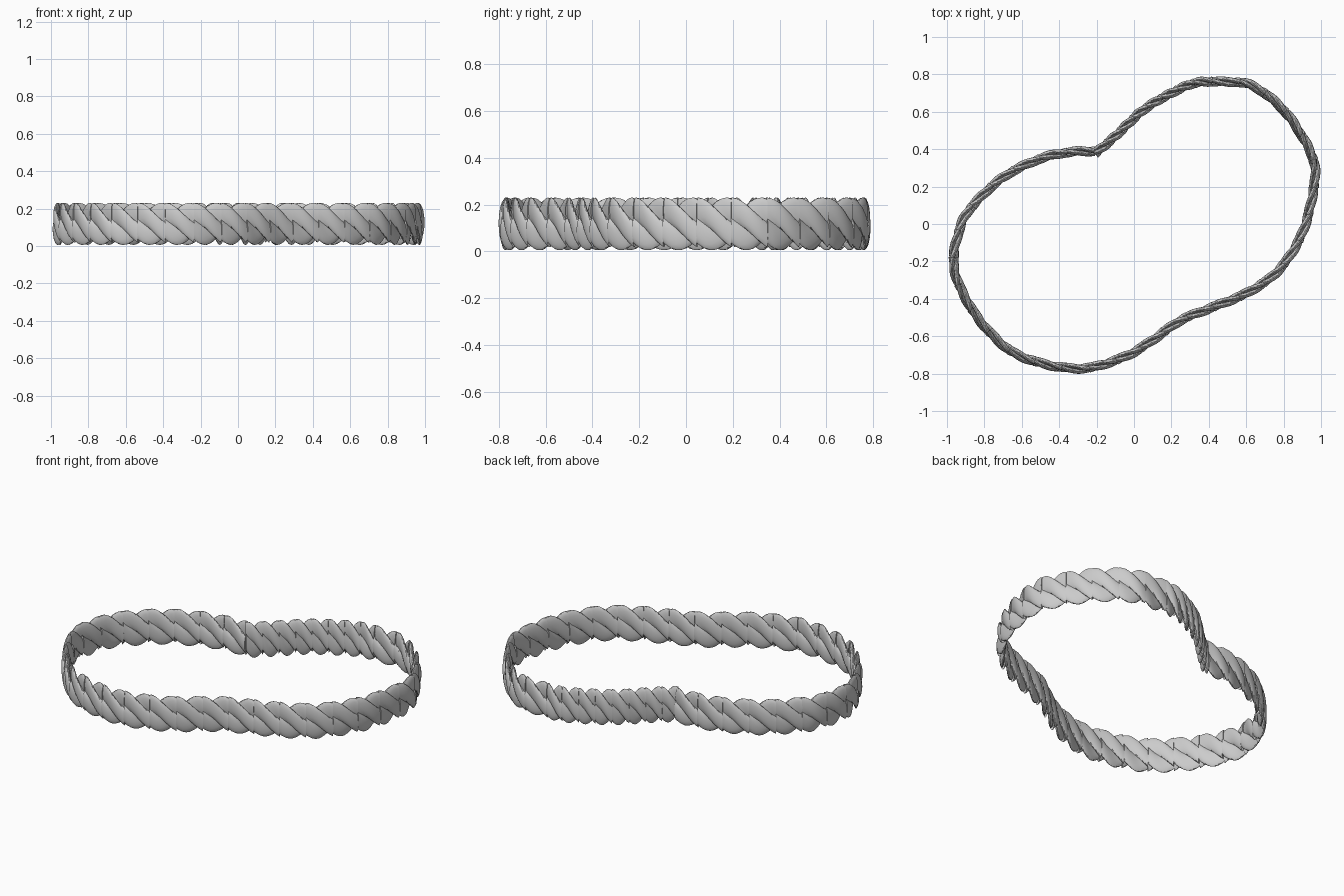
import bpy, bmesh, math
from mathutils import Vector

if "Cube" in bpy.data.objects:
    bpy.data.objects.remove(bpy.data.objects["Cube"])

# Plan path, counter-clockwise, starting at the kink at the back
PATH = [(-0.21, 0.39), (-0.34, 0.385), (-0.50, 0.35), (-0.70, 0.25), (-0.87, 0.09),
        (-0.93, -0.02), (-0.965, -0.18), (-0.945, -0.30), (-0.87, -0.45), (-0.77, -0.58),
        (-0.64, -0.69), (-0.45, -0.755), (-0.25, -0.77), (-0.04, -0.705), (0.10, -0.62),
        (0.25, -0.515), (0.42, -0.445), (0.61, -0.365), (0.77, -0.25), (0.89, -0.07),
        (0.95, 0.13), (0.965, 0.32), (0.88, 0.50), (0.77, 0.64), (0.62, 0.745),
        (0.48, 0.76), (0.33, 0.755), (0.20, 0.70), (0.05, 0.61), (-0.10, 0.47), (-0.21, 0.375)]
LOBES, PER_LOBE, RINGS = 3, 10, 8
D, R = 0.059, 0.054          # strand offset and strand radius
FLAT, ZC = 0.25, 0.118       # thickness factor, centre height


def smooth_path(pts, n=16):
    p = [Vector(q) for q in pts]
    p = [2 * p[0] - p[1]] + p + [2 * p[-1] - p[-2]]
    out = []
    for i in range(1, len(p) - 2):
        a, b, c, d = p[i - 1:i + 3]
        for k in range(n):
            t = k / n
            out.append(0.5 * (2 * b + (c - a) * t + (2 * a - 5 * b + 4 * c - d) * t * t
                              + (3 * b - a - 3 * c + d) * t ** 3))
    return out + [p[-2]]


line = smooth_path(PATH)
dist = [0.0]
for a, b in zip(line, line[1:]):
    dist.append(dist[-1] + (b - a).length)
total = dist[-1]


def at(s):
    s = min(max(s, 0.0), total)
    i = next((k for k in range(len(dist) - 1) if dist[k + 1] >= s), len(dist) - 2)
    f = (s - dist[i]) / (dist[i + 1] - dist[i])
    return line[i].lerp(line[i + 1], f)


def frame(s):
    t = (at(s + 0.02) - at(s - 0.02)).normalized()
    return at(s), Vector((t.y, -t.x))


# Three-lobed rope section in polar form
section = []
for i in range(LOBES * PER_LOBE):
    al = -math.pi / 3 + (i % PER_LOBE) / PER_LOBE * 2 * math.pi / 3
    r = D * math.cos(al) + math.sqrt(R * R - (D * math.sin(al)) ** 2)
    section.append((r, al + (i // PER_LOBE) * 2 * math.pi / 3))

# Segment joints: tighter along the last stretch before the kink
joints = [0.0]
while joints[-1] < total - 0.04:
    joints.append(joints[-1] + (0.15 if joints[-1] < total - 0.75 else 0.095))
joints = [j * total / joints[-1] for j in joints]

bm = bmesh.new()
overshoot = math.radians(22)
n = len(section)
for s0, s1 in zip(joints, joints[1:]):
    rings = []
    for k in range(RINGS + 1):
        f = k / RINGS
        c, nor = frame(s0 + (s1 - s0) * f)
        twist = math.pi / 2 - f * (2 * math.pi / 3 + overshoot)
        ring = []
        for r, a in section:
            w = r * math.cos(a + twist) * FLAT
            ring.append(bm.verts.new((c.x + nor.x * w, c.y + nor.y * w,
                                      ZC + r * math.sin(a + twist))))
        rings.append(ring)
    for u, v in zip(rings, rings[1:]):
        for i in range(n):
            j = (i + 1) % n
            bm.faces.new((u[i], u[j], v[j], v[i]))
    bm.faces.new(rings[0][::-1])
    bm.faces.new(rings[-1])
bmesh.ops.recalc_face_normals(bm, faces=bm.faces)

# Twisted rope band object
mesh = bpy.data.meshes.new("twisted_rope_loop")
bm.to_mesh(mesh)
bm.free()
rope = bpy.data.objects.new("twisted_rope_loop", mesh)
bpy.context.collection.objects.link(rope)
bpy.context.view_layer.objects.active = rope
rope.select_set(True)
bpy.ops.object.shade_smooth_by_angle(angle=math.radians(35))
